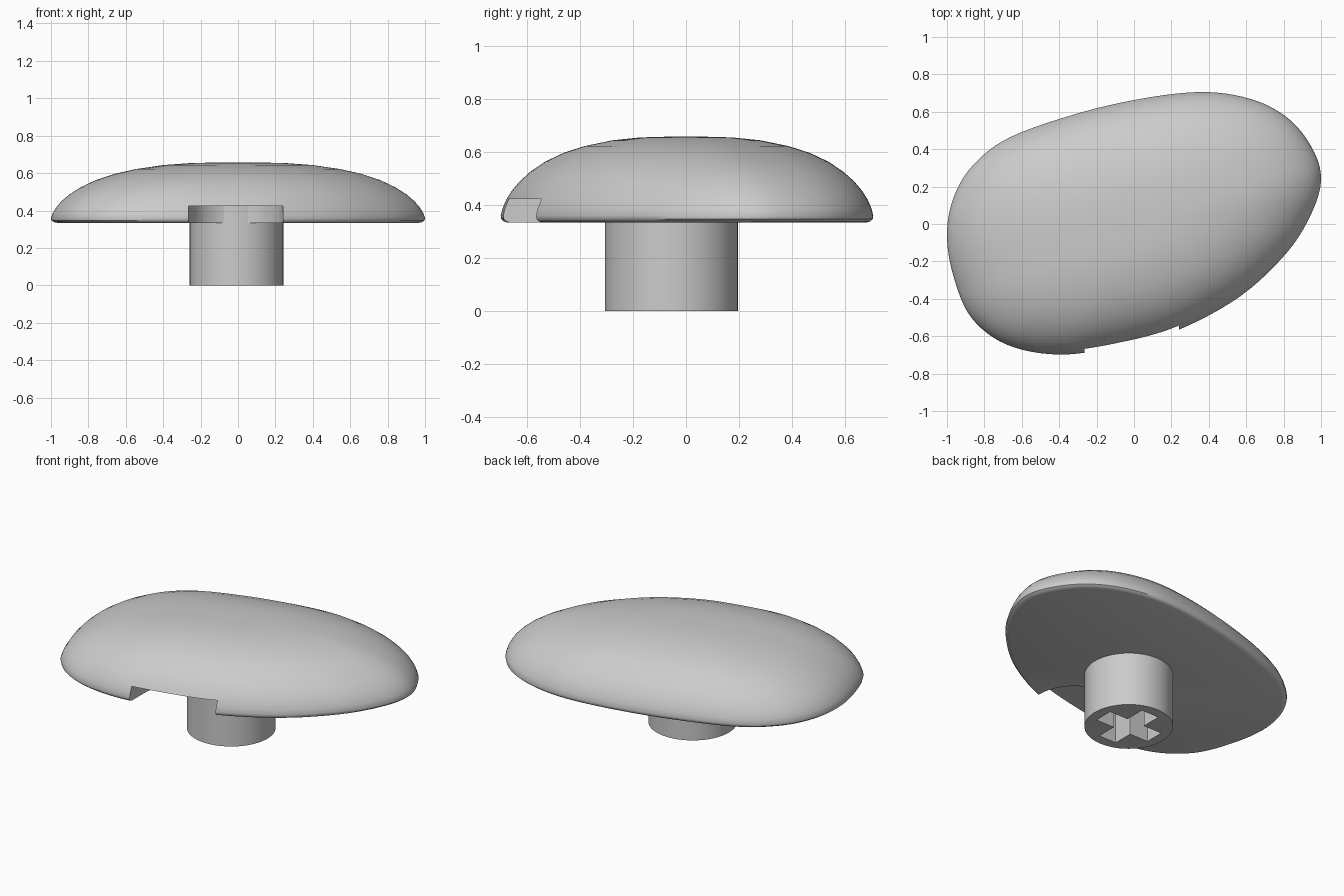
import bpy, bmesh, math
from mathutils import Vector

cube = bpy.data.objects.get("Cube")
if cube:
    bpy.data.objects.remove(cube)

grey = bpy.data.materials.new("light_grey")
grey.use_nodes = True
colour = (0.6, 0.6, 0.6, 1)
grey.diffuse_color = colour
grey.node_tree.nodes["Principled BSDF"].inputs["Base Color"].default_value = colour


def finish(name, bm):
    bmesh.ops.recalc_face_normals(bm, faces=bm.faces)
    mesh = bpy.data.meshes.new(name)
    bm.to_mesh(mesh)
    bm.free()
    mesh.materials.append(grey)
    obj = bpy.data.objects.new(name, mesh)
    bpy.context.collection.objects.link(obj)
    return obj


def prism(name, points, z0, z1):
    """Straight extrusion of a flat outline."""
    bm = bmesh.new()
    face = bm.faces.new([bm.verts.new((x, y, z0)) for x, y in points])
    top = bmesh.ops.extrude_face_region(bm, geom=[face])["geom"]
    verts = [v for v in top if isinstance(v, bmesh.types.BMVert)]
    bmesh.ops.translate(bm, verts=verts, vec=(0, 0, z1 - z0))
    return finish(name, bm)


def arc(cx, cy, r, a0, a1, n):
    return [(cx + r * math.cos(a0 + (a1 - a0) * i / n),
             cy + r * math.sin(a0 + (a1 - a0) * i / n)) for i in range(n + 1)]


def cut(obj, cutter):
    mod = obj.modifiers.new("cut", 'BOOLEAN')
    mod.operation, mod.solver, mod.object = 'DIFFERENCE', 'EXACT', cutter
    bpy.context.view_layer.objects.active = obj
    bpy.ops.object.modifier_apply(modifier=mod.name)
    bpy.data.objects.remove(cutter)


def smooth(obj, degrees):
    bpy.ops.object.select_all(action='DESELECT')
    obj.select_set(True)
    bpy.context.view_layer.objects.active = obj
    bpy.ops.object.shade_smooth_by_angle(angle=math.radians(degrees))


def smooth_loop(points, steps):
    """Closed Catmull-Rom curve through the points."""
    pts, out = [Vector(p) for p in points], []
    n = len(pts)
    for i in range(n):
        a, b, c, d = (pts[(i + k) % n] for k in (-1, 0, 1, 2))
        for s in range(steps):
            t = s / steps
            out.append(0.5 * (2 * b + (c - a) * t + (2 * a - 5 * b + 4 * c - d) * t * t
                              + (3 * b - a - 3 * c + d) * t ** 3))
    return out


# Domed cap: skewed oval outline scaled along a dome profile
outline = smooth_loop([
    (1, .25), (.95, .41), (.83, .56), (.65, .66), (.4, .705), (.1, .68), (-.27, .6),
    (-.66, .465), (-.86, .315), (-.965, .14), (-1, -.06), (-.965, -.28), (-.87, -.5),
    (-.68, -.645), (-.4, -.698), (-.08, -.655), (.24, -.565), (.57, -.385),
    (.82, -.15), (.955, .07)], 6)
profile = [(.965, .334), (.985, .338), (.997, .347), (1, .36), (.99, .387), (.97, .42),
           (.94, .453), (.9, .487), (.84, .525), (.76, .563), (.66, .596), (.55, .621),
           (.4, .643), (.25, .654), (.1, .657)]
bm = bmesh.new()
rings = [[bm.verts.new((p.x * s, p.y * s, z)) for p in outline] for s, z in profile]
for low, high in zip(rings, rings[1:]):
    for i in range(len(low)):
        j = (i + 1) % len(low)
        bm.faces.new((low[i], low[j], high[j], high[i]))
bm.faces.new(rings[0])
bm.faces.new(rings[-1])
cap = finish("cap", bm)

# Round-ended slot under the front rim
SX, SR = -.012, .252
slot = arc(SX, -.54, SR, 0, math.pi, 32) + [(SX - SR, -1), (SX + SR, -1)]
cut(cap, prism("slot_cutter", slot, .2, .423))
smooth(cap, 35)

# Round stem with a cross-shaped socket in its foot
CX, CY = -.008, -.055
stem = prism("stem", arc(CX, CY, .25, 0, math.tau, 64)[:-1], 0, .44)
L, W = .187, .06
corner = [(L, W), (W, W), (W, L)]
cross = []
for k in range(4):
    for x, y in corner:
        for _ in range(k):
            x, y = -y, x
        cross.append((CX + x, CY + y))
cut(stem, prism("cross_cutter", cross, -.1, .33))
smooth(stem, 30)
